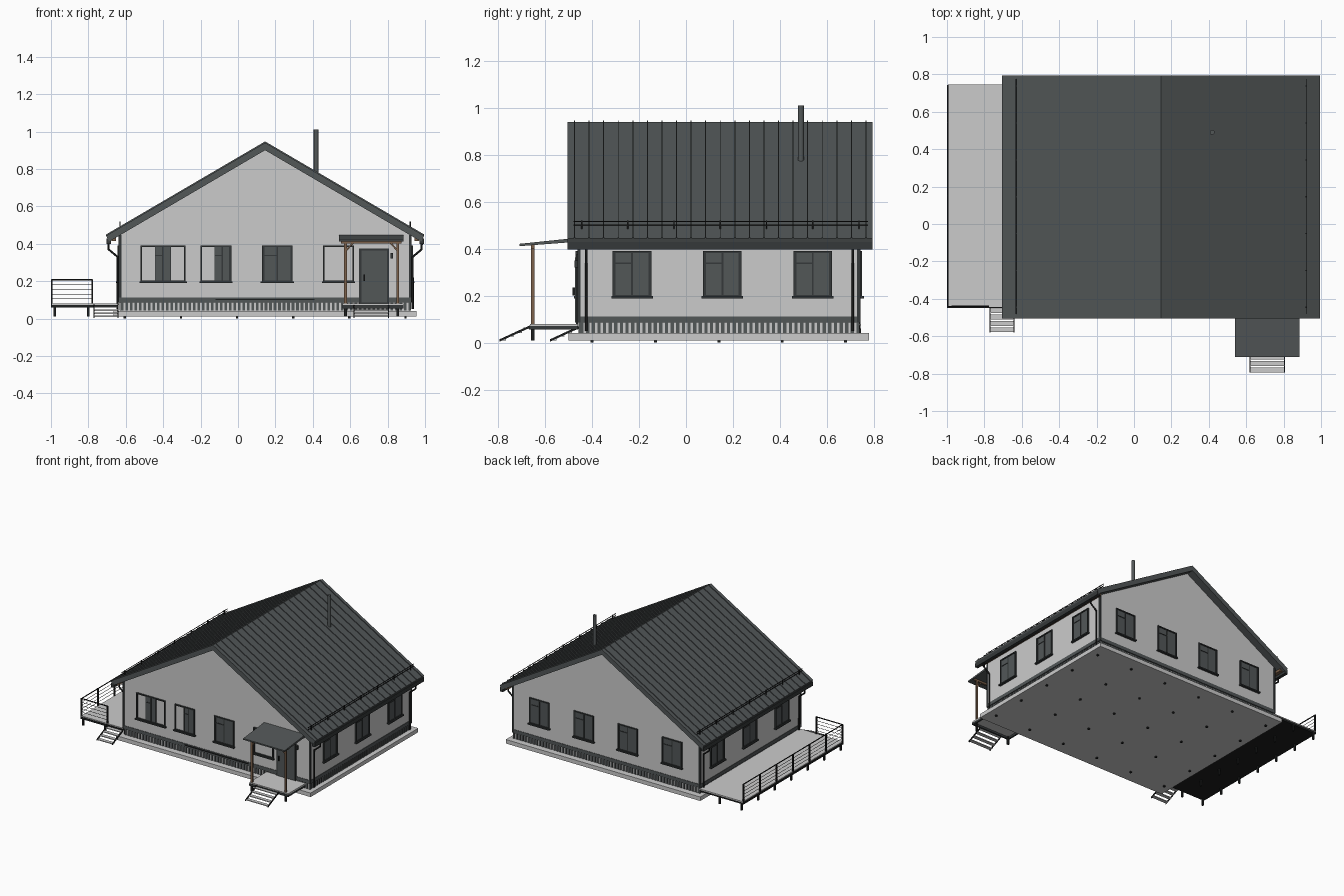
import bpy, bmesh
from math import radians
from mathutils import Matrix, Vector

if "Cube" in bpy.data.objects:
    bpy.data.objects.remove(bpy.data.objects["Cube"])


def material(name, r, g, b):
    m = bpy.data.materials.new(name)
    m.use_nodes = True
    m.diffuse_color = (r, g, b, 1)
    m.node_tree.nodes["Principled BSDF"].inputs["Base Color"].default_value = (r, g, b, 1)
    return m


LIGHT = material("light_grey", .6, .6, .6)
ROOF = material("roof_grey", .085, .095, .097)
DARK = material("dark_trim", .035, .04, .041)
BLACK = material("black_metal", .012, .013, .013)
WOOD = material("brown_wood", .2, .12, .07)


def finish(name, bm, mat, matrix=None):
    bmesh.ops.recalc_face_normals(bm, faces=bm.faces)
    mesh = bpy.data.meshes.new(name)
    bm.to_mesh(mesh)
    bm.free()
    mesh.materials.append(mat)
    ob = bpy.data.objects.new(name, mesh)
    if matrix:
        ob.matrix_world = matrix
    bpy.context.scene.collection.objects.link(ob)
    return ob


def boxes(name, mat, items, matrix=None):
    """Each item is x0, x1, y0, y1, z0, z1."""
    bm = bmesh.new()
    for x0, x1, y0, y1, z0, z1 in items:
        place = Matrix.Translation(((x0 + x1) / 2, (y0 + y1) / 2, (z0 + z1) / 2))
        size = Matrix.Diagonal((x1 - x0, y1 - y0, z1 - z0, 1))
        bmesh.ops.create_cube(bm, size=1, matrix=place @ size)
    return finish(name, bm, mat, matrix)


def prism(name, mat, profile, axis, a, b):
    """Extrude a 2D profile (horizontal, z) along x or y."""
    bm = bmesh.new()
    ends = [[bm.verts.new((p, t, q) if axis == "y" else (t, p, q)) for p, q in profile]
            for t in (a, b)]
    bm.faces.new(ends[0])
    bm.faces.new(ends[1])
    for i in range(len(profile)):
        j = (i + 1) % len(profile)
        bm.faces.new((ends[0][i], ends[0][j], ends[1][j], ends[1][i]))
    return finish(name, bm, mat)


def tube(name, mat, paths, radius):
    curve = bpy.data.curves.new(name, "CURVE")
    curve.dimensions = "3D"
    curve.bevel_depth = radius
    curve.bevel_resolution = 1
    curve.use_fill_caps = True
    for path in paths:
        s = curve.splines.new("POLY")
        s.points.add(len(path) - 1)
        for p, co in zip(s.points, path):
            p.co = (*co, 1)
    curve.materials.append(mat)
    ob = bpy.data.objects.new(name, curve)
    bpy.context.scene.collection.objects.link(ob)
    return ob


# Main dimensions
L, R, F, B = -.635, .925, -.46, .74
MID = (L + R) / 2
SLOPE, RIDGE, HALF = .585, .94, .85
RF, RB = -.505, .795


def roof_z(d):
    return RIDGE - SLOPE * d


# Foundation slab on short piles
boxes("foundation_slab", LIGHT, [(L - .03, R + .03, F - .04, B + .04, .01, .04)])
boxes("foundation_piles", BLACK, [
    (x - .006, x + .006, y - .006, y + .006, 0, .012)
    for x in [L + .03 + i * .3 for i in range(6)]
    for y in [F + .06 + j * .27 for j in range(5)]])

# Plinth: pale core, dark pickets, dark band
boxes("plinth_core", LIGHT, [(L + .008, R - .008, F + .008, B - .008, .04, .09)])
pitch = .024
nx, ny = int((R - L) / pitch), int((B - F) / pitch)
pickets = []
for i in range(nx):
    x = L + .01 + i * pitch
    pickets += [(x, x + .014, y - .004, y + .004, .042, .086) for y in (F + .006, B - .006)]
for i in range(ny):
    y = F + .01 + i * pitch
    pickets += [(x - .004, x + .004, y, y + .014, .042, .086) for x in (L + .006, R - .006)]
boxes("plinth_pickets", ROOF, pickets)
boxes("plinth_band", ROOF, [(L - .003, R + .003, F - .003, B + .003, .086, .112)])
boxes("plinth_front_strip", BLACK, [(-.12, .41, F - .008, F, .098, .104)])

# Gabled walls and corner trims
wall_d = (R - L) / 2
eave_wall = roof_z(wall_d) - .038
prism("walls", LIGHT, [(L, .1), (R, .1), (R, eave_wall), (MID, RIDGE - .038), (L, eave_wall)],
      "y", F, B)
boxes("corner_trims", DARK, [
    (x - .007, x + .007, y - .007, y + .007, .086, eave_wall)
    for x in (L + .004, R - .004) for y in (F + .004, B - .004)])

# Roof, standing seams, ridge cap
low = roof_z(HALF)
prism("roof", ROOF, [(MID, RIDGE), (MID + HALF, low), (MID + HALF - .015, low - .032),
                     (MID, RIDGE - .04), (MID - HALF + .015, low - .032), (MID - HALF, low)],
      "y", RF, RB)
for side, label in ((-1, "left"), (1, "right")):
    edge = MID + side * HALF
    for i in range(21):
        y = RF + .03 + i * .0621
        prism(f"{label}_roof_seam", ROOF,
              [(MID, RIDGE - .002), (edge, low - .002), (edge, low + .007), (MID, RIDGE + .007)],
              "y", y - .002, y + .002)
    # Eave gutter, wooden eave beam and downpipes
    gx = edge - side * .013
    boxes(f"{label}_gutter", DARK, [(gx - .012, gx + .012, RF, RB, low - .045, low - .015)])
    wall = MID + side * wall_d
    bx = wall + side * .03
    boxes(f"{label}_eave_beam", WOOD, [(bx - .012, bx + .012, RF + .02, RB - .02, .415, .44)])
    px = wall + side * .009
    tube(f"{label}_downpipes", BLACK, [
        [(gx, y, .41), (gx, y, .37), (px, y, .33), (px, y, .05)]
        for y in (F + .035, B - .03)], .006)
    # Snow guard rails on brackets
    sx, sz = MID + side * .776, roof_z(.776)
    tube(f"{label}_snow_guard", BLACK,
         [[(sx, RF + .025, sz + h), (sx, RB - .02, sz + h)] for h in (.015, .03)], .0025)
    boxes(f"{label}_snow_guard_brackets", BLACK, [
        (sx - .003, sx + .003, y - .003, y + .003, sz - .005, sz + .034)
        for y in [RF + .06 + i * .197 for i in range(7)]])

# Flue pipe
bm = bmesh.new()
bmesh.ops.create_cone(bm, cap_ends=True, segments=16, radius1=.013, radius2=.013, depth=.25,
                      matrix=Matrix.Translation((.418, .49, .885)))
flue = finish("flue_pipe", bm, ROOF)
bpy.context.view_layer.objects.active = flue
flue.select_set(True)
bpy.ops.object.shade_smooth_by_angle(angle=radians(40))


# Windows: local x along the wall, local -y outward
def window(name, place, angle, width=.165, glass=(0, 1)):
    m = Matrix.Translation(place) @ Matrix.Rotation(radians(angle), 4, "Z")
    w, z0, z1, t = width / 2, .195, .39, .008
    boxes(name + "_frame", DARK, [
        (-w, -w + t, -.01, 0, z0, z1), (w - t, w, -.01, 0, z0, z1),
        (-w, w, -.01, 0, z1 - t, z1), (-w, w, -.01, 0, z0, z0 + t),
        (-w - .006, w + .006, -.018, 0, z0 - .006, z0 + .003)], m)
    if glass:
        g0, g1 = -w + t + glass[0] * (width - 2 * t), -w + t + glass[1] * (width - 2 * t)
        c = (g0 + g1) / 2
        boxes(name + "_glass", ROOF, [(g0, g1, -.004, 0, z0 + t, z1 - t)], m)
        boxes(name + "_sash", DARK, [
            (c - .004, c + .004, -.007, 0, z0 + t, z1 - t),
            (g0, g0 + .005, -.007, 0, z0 + t, z1 - t), (g1 - .005, g1, -.007, 0, z0 + t, z1 - t),
            (g0, c, -.007, 0, .335, .341)], m)


for x, width, glass in ((-.4, .24, (.3, .69)), (-.118, .165, (.44, 1)),
                        (.21, .165, (0, 1)), (.538, .165, None)):
    window("front_window", (x, F, 0), 0, width, glass)
for x in (-.405, -.035, .33, .7):
    window("back_window", (x, B, 0), 180)
for y in (-.23, .155, .54):
    window("right_window", (R, y, 0), 90)
    window("left_window", (L, y, 0), -90)

# Front door and wall lamp
boxes("door_frame", DARK, [(.648, .808, F - .008, F, .08, .375)])
boxes("door_leaf", ROOF, [(.66, .796, F - .013, F, .085, .363)])
boxes("door_handle", BLACK, [(.672, .678, F - .024, F, .2, .235)])
boxes("wall_lamp", DARK, [(.816, .828, F - .015, F, .32, .35)])

# Porch floor, posts, braces and canopy
boxes("porch_floor", LIGHT, [(.56, .885, -.665, F, .07, .08)])
boxes("porch_floor_beams", DARK, [(.56, .885, -.668, -.655, .055, .072),
                                  (.56, .572, -.66, F, .055, .07), (.873, .885, -.66, F, .055, .07)])
boxes("porch_footings", BLACK, [(x - .007, x + .007, -.66, -.646, .01, .07) for x in (.575, .855)])
boxes("porch_posts", WOOD, [(x - .007, x + .007, -.66, -.646, .08, .415) for x in (.575, .855)])
boxes("porch_beams", WOOD, [(.55, .875, -.66, -.646, .402, .416)])
tube("porch_braces", WOOD, [[(x, -.653, .36), (x + s * .04, -.653, .405)]
                            for x, s in ((.575, 1), (.855, -1))], .005)
prism("porch_canopy", ROOF, [(F, .447), (-.71, .421), (-.71, .411), (F, .43)], "x", .54, .885)


# Stairs: open treads between sloped stringers
def stairs(name, x0, x1, y0, y1):
    n = 4
    dy, dz = (y1 - y0) / n, .065 / n
    boxes(name + "_treads", LIGHT, [
        (x0, x1, y0 + i * dy + .002, y0 + (i + 1) * dy - .006, .009 + i * dz, .015 + i * dz)
        for i in range(n)])
    for x in (x0, x1):
        prism(name + "_stringer", BLACK, [(y0, .004), (y1, .066), (y1, .076), (y0, .014)],
              "x", x - .003, x + .003)


stairs("porch_stairs", .62, .805, -.795, -.66)
stairs("terrace_stairs", -.77, -.642, -.58, -.445)

# Side terrace with dark frame and cable railing
TF, TB, TX = -.445, .745, -.995
boxes("terrace_floor", LIGHT, [(TX, L, TF, TB, .072, .08)])
boxes("terrace_frame", BLACK, [(TX - .004, L - .01, TF - .003, TB - .003, .058, .073)])
spots = [TF + .006 + i * (TB - TF - .012) / 6 for i in range(7)]
boxes("terrace_footings", BLACK, [(x - .006, x + .006, y - .006, y + .006, .01, .06)
                                  for x in (-.98, -.8) for y in spots])
FX = -.778
boxes("railing_posts", BLACK,
      [(TX - .005, TX + .004, y - .004, y + .004, .06, .21) for y in spots]
      + [(FX - .004, FX + .004, TF, TF + .008, .06, .21)])
corner = [(TX, TB - .006), (TX, TF + .005), (FX, TF + .005)]
tube("railing_top", BLACK, [[(x, y, .208) for x, y in corner]], .004)
tube("railing_cables", BLACK, [[(x, y, z) for x, y in corner] for z in (.105, .13, .155, .18)], .0015)
